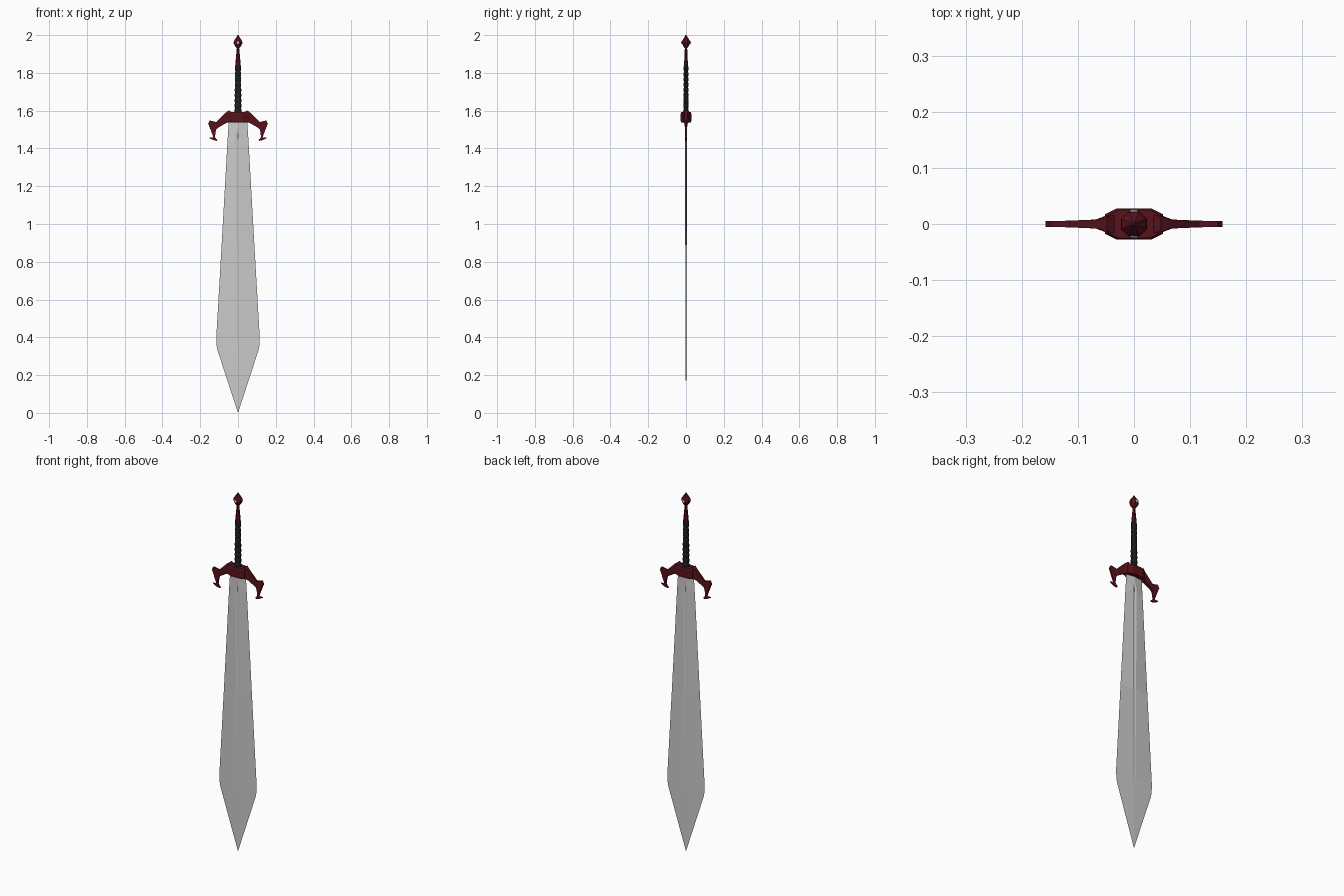
import bpy, bmesh, math

if "Cube" in bpy.data.objects:
    bpy.data.objects.remove(bpy.data.objects["Cube"])

def material(name, rgb):
    m = bpy.data.materials.new(name)
    m.diffuse_color = (*rgb, 1)
    m.use_nodes = True
    m.node_tree.nodes["Principled BSDF"].inputs["Base Color"].default_value = m.diffuse_color
    return m

red = material("dark_red", (0.10, 0.006, 0.012))
black = material("black_leather", (0.012, 0.014, 0.014))
pale = material("pale_stone", (0.55, 0.5, 0.5))

def finish(name, bm, mat=None):
    bmesh.ops.remove_doubles(bm, verts=bm.verts, dist=1e-5)
    bmesh.ops.recalc_face_normals(bm, faces=bm.faces)
    me = bpy.data.meshes.new(name)
    bm.to_mesh(me)
    bm.free()
    ob = bpy.data.objects.new(name, me)
    bpy.context.collection.objects.link(ob)
    if mat:
        me.materials.append(mat)
    return ob

def loft(name, rings, mat=None):
    """Skin a stack of equal-length closed rings and cap both ends."""
    bm = bmesh.new()
    rows = [[bm.verts.new(p) for p in r] for r in rings]
    n = len(rows[0])
    for a, b in zip(rows, rows[1:]):
        for i in range(n):
            j = (i + 1) % n
            bm.faces.new((a[i], a[j], b[j], b[i]))
    bm.faces.new(rows[0][::-1])
    bm.faces.new(rows[-1])
    return finish(name, bm, mat)

def turned(name, profile, sides, mat):
    """Loft of elliptical sections: (z, x radius, y radius)."""
    ang = [2 * math.pi * (i + 0.5) / sides for i in range(sides)]
    return loft(name, [[(rx * math.cos(a), ry * math.sin(a), z) for a in ang]
                       for z, rx, ry in profile], mat)

# Blade: (z, half width, half thickness, fuller half width, fuller depth)
stations = [(0.003, 0.001, 0.0005, 0.0003, 0), (0.33, 0.108, 0.0025, 0.004, 0),
            (0.355, 0.113, 0.0026, 0.005, 0.0002), (0.40, 0.115, 0.0028, 0.007, 0.0008),
            (0.90, 0.086, 0.004, 0.010, 0.002), (1.45, 0.055, 0.006, 0.012, 0.0035),
            (1.48, 0.053, 0.006, 0.010, 0.0035), (1.51, 0.051, 0.006, 0.002, 0),
            (1.56, 0.048, 0.006, 0.002, 0)]
rings = []
for z, w, t, g, d in stations:
    side = [(-w, 0), (-g, -t), (0, -t + d), (g, -t)]
    rings.append([(x, y, z) for x, y in side] + [(-x, -y, z) for x, y in side])
rings[0] = [(x * 0.1, y * 0.1, 0) for x, y, _ in rings[0]]
loft("blade", rings)

# Guard core: faceted block with chamfered ends
def core(z, s):
    pts = [(0.052, 0.017), (0.03, 0.028), (-0.03, 0.028), (-0.052, 0.017)]
    pts += [(-x, -y) for x, y in pts]
    return [(x * s, y * s, z) for x, y in pts]
loft("guard_core", [core(1.538, 0.94), core(1.545, 1), core(1.585, 1), core(1.592, 0.9)], red)

# Guard arms: upper and lower edge pairs (x, z, x, z, half depth) running out to the hook
arm = [(0.03, 1.588, 0.03, 1.540, 0.016), (0.048, 1.602, 0.052, 1.538, 0.014),
       (0.064, 1.590, 0.068, 1.532, 0.008), (0.115, 1.540, 0.108, 1.508, 0.006),
       (0.150, 1.548, 0.114, 1.503, 0.005), (0.158, 1.532, 0.118, 1.490, 0.005),
       (0.134, 1.470, 0.122, 1.460, 0.004), (0.130, 1.456, 0.108, 1.442, 0.004)]
for side, label in ((1, "right"), (-1, "left")):
    loft("guard_arm_" + label,
         [[(side * a, -d, b), (side * a, d, b), (side * c, d, e), (side * c, -d, e)]
          for a, b, c, e, d in arm], red)
    # Small spur at the foot of the hook
    spur = [(0.110, 1.448, 1.440, 0.004), (0.130, 1.458, 1.444, 0.004), (0.152, 1.458, 1.454, 0.002)]
    loft("guard_spur_" + label,
         [[(side * x, -d, t), (side * x, d, t), (side * x, d, b), (side * x, -d, b)]
          for x, t, b, d in spur], red)

# Grip: wrapped leather with regular ridges
profile = [(1.575, 0.019, 0.014)]
wraps, z0, z1 = 9, 1.585, 1.835
for i in range(wraps):
    a, h = z0 + (z1 - z0) * i / wraps, (z1 - z0) / wraps
    k = 1 - 0.15 * i / wraps
    profile += [(a, 0.0165 * k, 0.012 * k), (a + h * 0.3, 0.0195 * k, 0.0145 * k),
                (a + h * 0.7, 0.0195 * k, 0.0145 * k)]
profile.append((1.842, 0.015, 0.011))
turned("grip", profile, 10, black)

# Neck between grip and pommel
turned("neck", [(1.835, 0.016, 0.012), (1.85, 0.015, 0.011), (1.90, 0.010, 0.008),
                (1.93, 0.007, 0.007), (1.942, 0.010, 0.009)], 8, red)

# Faceted pommel
turned("pommel", [(1.932, 0.009, 0.009), (1.945, 0.019, 0.018), (1.958, 0.025, 0.024),
                  (1.968, 0.024, 0.023), (1.984, 0.013, 0.013), (2.0, 0.002, 0.002)], 8, red)

# Stones set in the front and back of the pommel
for s, label in ((-1, "front"), (1, "back")):
    loft("pommel_stone_" + label,
         [[(r * math.cos(k * math.pi / 4), s * y, 1.960 + r * math.sin(k * math.pi / 4))
           for k in range(8)] for r, y in ((0.008, 0.018), (0.008, 0.0235), (0.004, 0.026))], pale)
